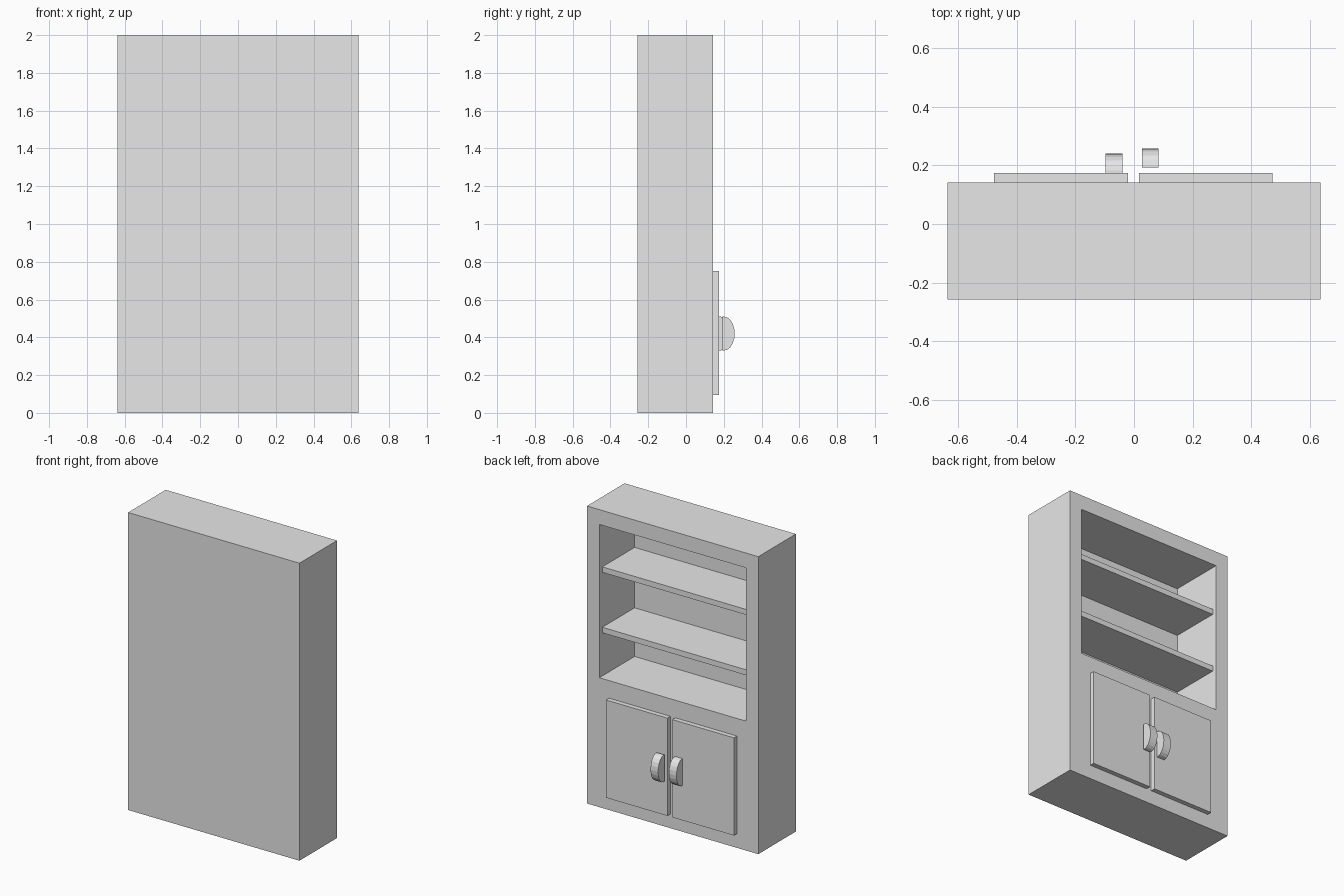
import bpy, bmesh
from math import pi, sin, cos

if "Cube" in bpy.data.objects:
    bpy.data.objects.remove(bpy.data.objects["Cube"], do_unlink=True)

grey = bpy.data.materials.new("plain_grey")
grey.use_nodes = True
grey.diffuse_color = (0.8, 0.8, 0.8, 1)
grey.node_tree.nodes["Principled BSDF"].inputs["Base Color"].default_value = (0.8, 0.8, 0.8, 1)


def finish(name, bm):
    bmesh.ops.recalc_face_normals(bm, faces=bm.faces)
    mesh = bpy.data.meshes.new(name)
    bm.to_mesh(mesh)
    bm.free()
    mesh.materials.append(grey)
    obj = bpy.data.objects.new(name, mesh)
    bpy.context.collection.objects.link(obj)
    return obj


def add_box(bm, x, y, z):
    """Add a box spanning the given (low, high) ranges."""
    verts = bmesh.ops.create_cube(bm, size=1)["verts"]
    for v in verts:
        v.co = [r[0] if c < 0 else r[1] for c, r in zip(v.co, (x, y, z))]
    return verts


def box(name, x, y, z):
    bm = bmesh.new()
    add_box(bm, x, y, z)
    return finish(name, bm)


W, BACK, FRONT, TOP = 0.637, -0.257, 0.142, 2.0   # cabinet shell
INNER, FLOOR, CEILING = 0.545, 0.87, 1.9          # shelf recess
PANEL = -0.232                                    # recess back panel

# Cabinet body: the open side is inset to a frame, then pushed in
bm = bmesh.new()
add_box(bm, (-W, W), (BACK, FRONT), (0, TOP))
bm.faces.ensure_lookup_table()
face = max(bm.faces, key=lambda f: f.calc_center_median().y)
bmesh.ops.inset_individual(bm, faces=[face], thickness=0.05)
for v in face.verts:
    v.co.x = INNER if v.co.x > 0 else -INNER
    v.co.z = CEILING if v.co.z > 1 else FLOOR
pushed = bmesh.ops.extrude_discrete_faces(bm, faces=[face])["faces"][0]
for v in pushed.verts:
    v.co.y = PANEL
finish("cabinet_body", bm)

# Shelves, set back slightly from the opening
for name, top in (("upper_shelf", 1.603), ("lower_shelf", 1.197)):
    box(name, (-INNER, INNER), (PANEL, 0.11), (top - 0.037, top))

# Doors
box("right_door", (-0.478, -0.02), (FRONT, 0.174), (0.095, 0.752))
box("left_door", (0.017, 0.473), (FRONT, 0.174), (0.095, 0.752))


# Half-round door handles
def handle(name, x0, x1, y, steps=10):
    bm = bmesh.new()
    arc = [pi * i / steps - pi / 2 for i in range(steps + 1)]
    profile = [(y, 0.33)] + [(y + 0.008 + 0.058 * cos(a), 0.42 + 0.09 * sin(a)) for a in arc] + [(y, 0.51)]
    face = bm.faces.new([bm.verts.new((x0, py, pz)) for py, pz in profile])
    out = bmesh.ops.extrude_face_region(bm, geom=[face])["geom"]
    for v in out:
        if isinstance(v, bmesh.types.BMVert):
            v.co.x = x1
    finish(name, bm)


handle("right_handle", -0.097, -0.04, 0.174)
handle("left_handle", 0.027, 0.083, 0.192)
